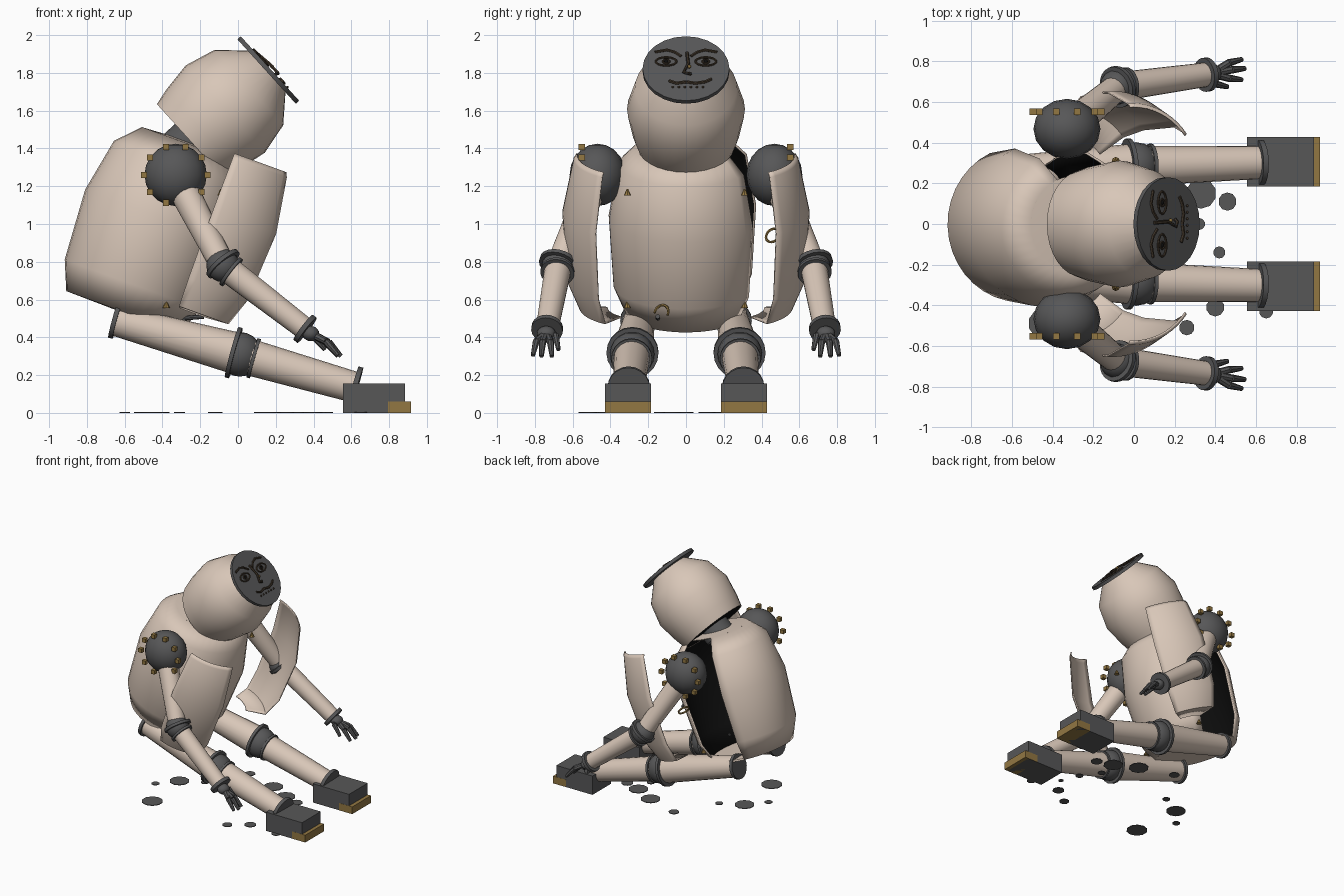
import bpy, bmesh, math
from mathutils import Matrix, Vector

if "Cube" in bpy.data.objects:
    bpy.data.objects.remove(bpy.data.objects["Cube"])

def material(name, rgb):
    m = bpy.data.materials.new(name)
    m.diffuse_color = (*rgb, 1)
    m.use_nodes = True
    m.node_tree.nodes["Principled BSDF"].inputs["Base Color"].default_value = m.diffuse_color
    return m

SHELL = material("porcelain", (0.69, 0.57, 0.48))
METAL = material("dark_metal", (0.095, 0.095, 0.097))
BRASS = material("brass", (0.29, 0.185, 0.055))
VOID = material("black_hollow", (0.004, 0.004, 0.004))
LINE = material("dark_brown", (0.05, 0.035, 0.022))

def add(name, bm, mats, matrix=Matrix()):
    mesh = bpy.data.meshes.new(name)
    bm.to_mesh(mesh)
    bm.free()
    for m in mats:
        mesh.materials.append(m)
    ob = bpy.data.objects.new(name, mesh)
    ob.matrix_world = matrix
    bpy.context.collection.objects.link(ob)
    return ob

def lathe(name, profile, mats, matrix, a0=0, a1=360, n=32):
    bm = bmesh.new()
    rows = []
    for r, z in profile:
        rows.append([bm.verts.new((r * math.cos(a), r * math.sin(a), z))
                     for a in (math.radians(a0 + (a1 - a0) * j / n) for j in range(n + 1))])
    for lo, hi in zip(rows, rows[1:]):
        for j in range(n):
            bm.faces.new((lo[j], lo[j + 1], hi[j + 1], hi[j]))
    bmesh.ops.remove_doubles(bm, verts=bm.verts, dist=1e-5)
    bmesh.ops.dissolve_degenerate(bm, edges=bm.edges, dist=1e-6)
    return add(name, bm, mats, matrix)

def thicken(ob, t):
    mod = ob.modifiers.new("wall", 'SOLIDIFY')
    mod.thickness, mod.offset, mod.material_offset = t, -1, len(ob.data.materials) - 1

def tube(name, p0, p1, r0, r1, mat, n=20, matrix=Matrix()):
    p0, p1 = Vector(p0), Vector(p1)
    d = p1 - p0
    bm = bmesh.new()
    bmesh.ops.create_cone(bm, cap_ends=True, segments=n, radius1=r0, radius2=r1, depth=d.length)
    place = Matrix.Translation((p0 + p1) / 2) @ d.to_track_quat('Z', 'Y').to_matrix().to_4x4()
    return add(name, bm, [mat], matrix @ place)

def disc(name, c, axis, r, thick, mat, n=20):
    h = Vector(axis).normalized() * thick / 2
    return tube(name, Vector(c) - h, Vector(c) + h, r, r, mat, n)

def ball(name, c, size, mat, matrix=Matrix(), u=16, v=10):
    bm = bmesh.new()
    bmesh.ops.create_uvsphere(bm, u_segments=u, v_segments=v, radius=1)
    return add(name, bm, [mat], matrix @ Matrix.Translation(c) @ Matrix.Diagonal((*size, 1)))

def box(name, lo, hi, mat):
    lo, hi = Vector(lo), Vector(hi)
    bm = bmesh.new()
    bmesh.ops.create_cube(bm, size=1)
    return add(name, bm, [mat], Matrix.Translation((lo + hi) / 2) @ Matrix.Diagonal((*(hi - lo), 1)))

def wire(name, pts, r, mat, matrix=Matrix(), closed=False):
    cu = bpy.data.curves.new(name, 'CURVE')
    cu.dimensions, cu.bevel_depth, cu.bevel_resolution, cu.use_fill_caps = '3D', r, 1, True
    sp = cu.splines.new('POLY')
    sp.points.add(len(pts) - 1)
    for p, co in zip(sp.points, pts):
        p.co = (*co, 1)
    sp.use_cyclic_u = closed
    tmp = bpy.data.objects.new(name + "_curve", cu)
    mesh = bpy.data.meshes.new_from_object(tmp)
    bpy.data.objects.remove(tmp)
    mesh.materials.clear()
    mesh.materials.append(mat)
    ob = bpy.data.objects.new(name, mesh)
    ob.matrix_world = matrix
    bpy.context.collection.objects.link(ob)

def arc(c, rx, ry, a0, a1, n):
    return [(c[0] + rx * math.cos(a), c[1] + ry * math.sin(a), c[2])
            for a in (math.radians(a0 + (a1 - a0) * i / n) for i in range(n + 1))]

# Torso: tilted hollow shell with one missing side panel
TILT = Matrix.Rotation(math.radians(20), 4, 'Y')
BODY = TILT @ Matrix.Translation((-0.755, 0, 0))
side = [(0.32, 0.295), (0.385, 0.449), (0.41, 0.834), (0.355, 1.129), (0.24, 1.248)]
thicken(lathe("torso_shell", side, [SHELL, VOID], BODY, 115, 420), 0.012)
lathe("torso_base", [(0, 0.29), (0.32, 0.295), (0.31, 0.305), (0, 0.305)], [SHELL], BODY)
lathe("torso_top", [(0, 1.24), (0.235, 1.24), (0.24, 1.248), (0, 1.262)], [SHELL], BODY)

# Detached side panels, floating in front of each flank
panel = [(0.17, 0.415), (0.32, 0.424), (0.385, 0.58), (0.41, 0.96), (0.35, 1.26), (0.335, 1.285)]
for s, label in ((1, "left"), (-1, "right")):
    frame = TILT @ Matrix.Translation((-0.47, s * 0.245, 0))
    a = (35, 93) if s > 0 else (-93, -35)
    thicken(lathe(label + "_panel", panel, [SHELL], frame, *a, 10), 0.008)

# Head: pot shape tipped back, dark inside the rim
HEAD = Matrix.Rotation(math.radians(47.8), 4, 'Y') @ Matrix.Translation((-1.237, 0, 0))
lathe("head", [(0.262, 0.78), (0.285, 0.865), (0.312, 1.03), (0.27, 1.2), (0.145, 1.33), (0, 1.335)],
      [SHELL], HEAD)
lathe("head_hollow", [(0, 0.782), (0.255, 0.782), (0.258, 0.79), (0, 0.79)], [VOID], HEAD)
tube("neck", (0, 0, 0.70), (0, 0, 0.82), 0.12, 0.12, METAL, matrix=HEAD)

# Face plate with wire features (local -x is up)
tube("face_plate", (0, 0, 1.326), (0, 0, 1.35), 0.23, 0.23, METAL, 24, HEAD)
Z = 1.353
for s, label in ((1, "left"), (-1, "right")):
    eye = (-0.048, s * 0.105, Z)
    wire(label + "_eye_rim", arc(eye, 0.03, 0.055, 0, 336, 14), 0.006, LINE, HEAD, True)
    wire(label + "_iris", arc(eye, 0.016, 0.018, 0, 324, 9), 0.005, LINE, HEAD, True)
    ball(label + "_pupil", eye, (0.011, 0.011, 0.008), VOID, HEAD, 10, 6)
    wire(label + "_brow", [(-0.085, s * 0.025, Z), (-0.115, s * 0.06, Z), (-0.13, s * 0.10, Z),
                           (-0.115, s * 0.165, Z)], 0.008, LINE, HEAD)
wire("nose", [(-0.11, 0.005, Z), (-0.02, 0.012, Z + 0.012), (0.04, -0.012, Z + 0.012),
              (0.048, 0.01, Z + 0.012), (0.042, 0.025, Z)], 0.009, LINE, HEAD)
ball("nose_stud", (0, 0.018, Z + 0.012), (0.01, 0.01, 0.01), BRASS, HEAD, 8, 6)
wire("mouth", [(0.09, -0.09, Z), (0.108, -0.05, Z), (0.098, 0, Z), (0.108, 0.05, Z),
               (0.098, 0.1, Z), (0.078, 0.135, Z)], 0.009, LINE, HEAD)
for i in range(6):
    ball("lip_dot", (0.135, -0.07 + i * 0.032, Z), (0.007, 0.007, 0.006), LINE, HEAD, 8, 6)

# Limbs, built once per side
for s, label in ((1, "left"), (-1, "right")):
    def P(x, y, z):
        return Vector((x, s * y, z))
    # shoulder with a ring of studs
    shoulder, elbow, wrist = P(-0.33, 0.468, 1.26), P(-0.08, 0.675, 0.78), P(0.355, 0.735, 0.445)
    ball(label + "_shoulder", shoulder, (0.165, 0.148, 0.165), METAL)
    for i in range(10):
        a = math.radians(36 * i)
        c = P(-0.33 + 0.168 * math.cos(a), 0.552, 1.26 + 0.155 * math.sin(a))
        box(label + "_shoulder_stud", c - Vector((0.016,) * 3), c + Vector((0.016,) * 3), BRASS)
    # arm
    tube(label + "_upper_arm", shoulder.lerp(elbow, 0.15), elbow, 0.08, 0.066, SHELL)
    ball(label + "_elbow", elbow, (0.088,) * 3, METAL)
    disc(label + "_elbow_ring", elbow + Vector((0, 0, 0.01)), wrist - shoulder, 0.104, 0.022, METAL)
    disc(label + "_elbow_cuff", elbow.lerp(wrist, 0.1), wrist - elbow, 0.09, 0.018, METAL)
    tube(label + "_forearm", elbow, wrist, 0.072, 0.06, SHELL)
    disc(label + "_wrist_ring", wrist, wrist - elbow, 0.084, 0.026, METAL)
    # hand
    palm = P(0.385, 0.74, 0.42)
    ball(label + "_palm", palm, (0.045, 0.05, 0.04), METAL)
    for x, y, z in ((0.53, 0.81, 0.305), (0.545, 0.765, 0.30), (0.53, 0.71, 0.30), (0.46, 0.675, 0.335)):
        mid = P(x - 0.065, 0.74 + (y - 0.74) * 0.75, z + 0.075)
        tube(label + "_finger", palm, mid, 0.021, 0.018, METAL, 8)
        tube(label + "_fingertip", mid, P(x, y, z), 0.019, 0.012, METAL, 8)
    # leg
    hip, knee, ankle = P(-0.65, 0.25, 0.49), P(0.01, 0.285, 0.31), P(0.62, 0.303, 0.135)
    disc(label + "_hip_ring", hip, knee - hip, 0.098, 0.024, METAL)
    tube(label + "_thigh", hip, knee, 0.082, 0.112, SHELL)
    ball(label + "_knee", knee, (0.118,) * 3, METAL)
    disc(label + "_knee_ring", knee.lerp(hip, 0.05), knee - hip, 0.138, 0.022, METAL)
    disc(label + "_knee_cuff", knee.lerp(ankle, 0.12), ankle - knee, 0.108, 0.018, METAL)
    tube(label + "_shin", knee, ankle, 0.098, 0.082, SHELL)
    disc(label + "_ankle_ring", ankle, ankle - knee, 0.112, 0.026, METAL)
    # shoe
    ylo, yhi = sorted((s * 0.185, s * 0.428))
    box(label + "_shoe", (0.555, ylo, 0), (0.885, yhi, 0.155), METAL)
    box(label + "_toe_cap", (0.795, ylo - 0.001, 0), (0.915, yhi + 0.001, 0.06), BRASS)
    # small hinge pins on the torso
    for x, z in ((-0.38, 0.555), (-0.09, 1.15)):
        tube(label + "_hinge_pin", P(x, 0.31, z), P(x, 0.31, z + 0.035), 0.02, 0.004, BRASS, 8)

# Loose spring rings
for c, turn, sweep in (((-0.3, 0.46, 0.94), 50, 330), ((-0.18, -0.13, 0.53), 60, 200)):
    m = Matrix.Translation(c) @ Matrix.Rotation(math.radians(turn), 4, 'Y') @ Matrix.Rotation(0.4, 4, 'X')
    wire("loose_ring", arc((0, 0, 0), 0.045, 0.04, 60, 60 + sweep, 14), 0.007, BRASS, m)
tube("loose_rod", (-0.3, -0.15, 0.5), (-0.18, -0.15, 0.51), 0.012, 0.012, METAL, 8)

# Flat drops scattered on the floor: x, y, radius
for x, y, r in ((-.48, -.08, .075), (-.44, -.49, .08), (-.6, -.22, .03), (-.31, .01, .03), (.155, .24, .075),
                (-.12, .33, .04), (.26, -.51, .038), (.4, -.41, .045), (.48, -.285, .02), (.42, -.14, .03),
                (.46, .11, .045), (.33, .15, .075), (.32, 0, .03), (.65, -.43, .035)):
    tube("floor_drop", (x, y, 0), (x, y, 0.005), r, r, METAL, 10)

# Smooth shading with sharp edges kept
bpy.ops.object.select_all(action='DESELECT')
for ob in bpy.context.collection.objects:
    ob.select_set(True)
    bpy.context.view_layer.objects.active = ob
bpy.ops.object.shade_smooth_by_angle(angle=math.radians(40))
